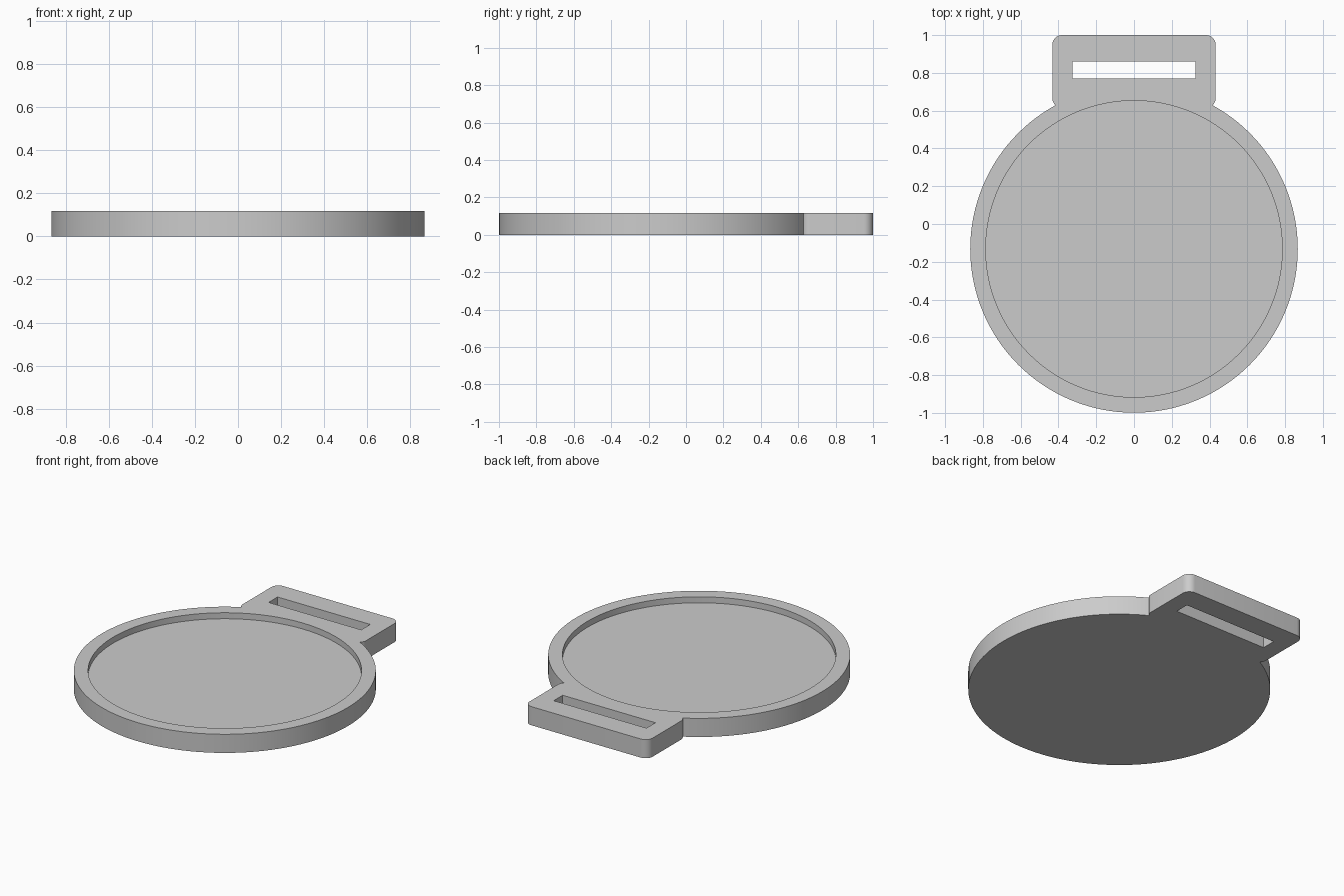
import bpy, bmesh, math

if "Cube" in bpy.data.objects:
    bpy.data.objects.remove(bpy.data.objects["Cube"], do_unlink=True)

THICK = 0.118
FLOOR = 0.08
DISC_Y = -0.132

grey = bpy.data.materials.new("plain grey")
grey.use_nodes = True
grey.diffuse_color = (0.6, 0.6, 0.6, 1)
grey.node_tree.nodes["Principled BSDF"].inputs["Base Color"].default_value = (0.6, 0.6, 0.6, 1)


def prism(name, outline, z0, z1):
    """Extrude a flat outline between two heights."""
    bm = bmesh.new()
    base = bm.faces.new([bm.verts.new((x, y, z0)) for x, y in outline])
    ext = bmesh.ops.extrude_face_region(bm, geom=[base], use_keep_orig=True)
    top = [v for v in ext["geom"] if isinstance(v, bmesh.types.BMVert)]
    bmesh.ops.translate(bm, verts=top, vec=(0, 0, z1 - z0))
    bmesh.ops.recalc_face_normals(bm, faces=bm.faces)
    mesh = bpy.data.meshes.new(name)
    bm.to_mesh(mesh)
    bm.free()
    mesh.materials.append(grey)
    obj = bpy.data.objects.new(name, mesh)
    bpy.context.collection.objects.link(obj)
    return obj


def circle(radius, cy, n=128):
    return [(radius * math.cos(math.tau * i / n), cy + radius * math.sin(math.tau * i / n))
            for i in range(n)]


def rounded_rect(half_w, y0, y1, r, steps=8):
    corners = [(half_w - r, y1 - r), (r - half_w, y1 - r), (r - half_w, y0 + r), (half_w - r, y0 + r)]
    return [(cx + r * math.cos((k + i / steps) * math.pi / 2),
             cy + r * math.sin((k + i / steps) * math.pi / 2))
            for k, (cx, cy) in enumerate(corners) for i in range(steps + 1)]


# Round body, ribbon tab, and cutters for the recess and ribbon slot
medal = prism("medal_body", circle(0.867, DISC_Y), 0, THICK)
tab = prism("ribbon_tab", rounded_rect(0.432, 0.615, 1.0, 0.05), 0, THICK)
recess = prism("recess_cutter", circle(0.785, DISC_Y), FLOOR, THICK + 0.1)
slot_pts = [(-0.325, 0.77), (0.325, 0.77), (0.325, 0.86), (-0.325, 0.86)]
slot = prism("slot_cutter", slot_pts, -0.1, THICK + 0.1)

helpers = [(tab, "UNION"), (recess, "DIFFERENCE"), (slot, "DIFFERENCE")]
for helper, operation in helpers:
    helper.hide_render = True
    mod = medal.modifiers.new(helper.name, "BOOLEAN")
    mod.operation = operation
    mod.solver = "EXACT"
    mod.object = helper

# Bake the joined shape and drop the helpers
graph = bpy.context.evaluated_depsgraph_get()
medal_mesh = bpy.data.meshes.new_from_object(medal.evaluated_get(graph))
medal.modifiers.clear()
medal.data = medal_mesh
for helper, _ in helpers:
    bpy.data.objects.remove(helper, do_unlink=True)

# Smooth rims with crisp edges
bpy.ops.object.select_all(action="DESELECT")
medal.select_set(True)
bpy.context.view_layer.objects.active = medal
bpy.ops.object.shade_smooth_by_angle(angle=math.radians(30))
